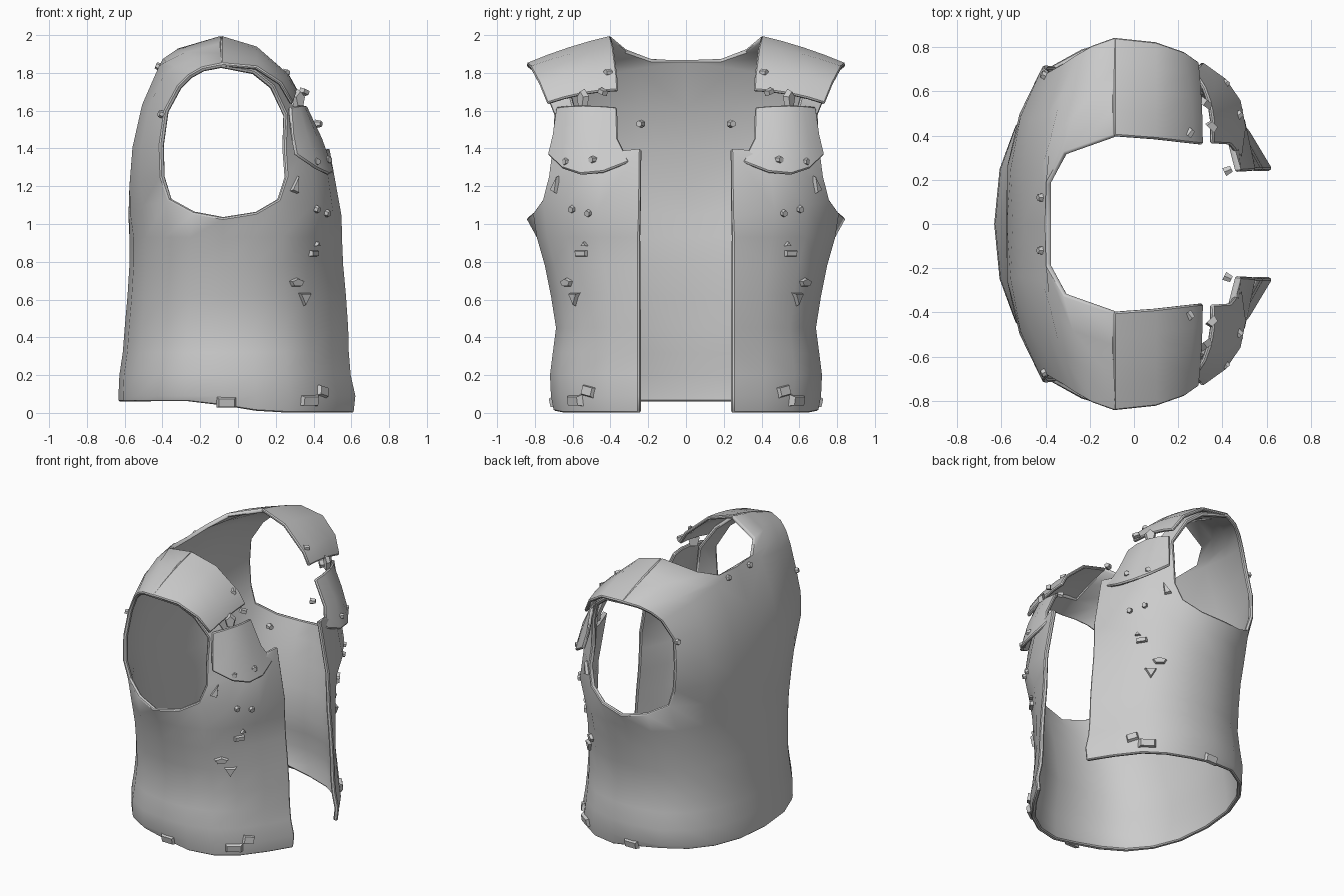
import bpy, bmesh, math
from mathutils import Vector, Matrix
from mathutils.bvhtree import BVHTree

if "Cube" in bpy.data.objects:
    bpy.data.objects.remove(bpy.data.objects["Cube"])

CORE = Vector((-0.05, 0.1, 1.0))


def finish(bm, name, thick=0.0, angle=40):
    """Orient outward, mirror to the other side, give thickness, shade."""
    bmesh.ops.remove_doubles(bm, verts=bm.verts, dist=1e-4)
    bmesh.ops.recalc_face_normals(bm, faces=bm.faces)
    bm.normal_update()
    if thick and sum(f.normal.dot(f.calc_center_median() - CORE) * f.calc_area() for f in bm.faces) < 0:
        bmesh.ops.reverse_faces(bm, faces=bm.faces)
    me = bpy.data.meshes.new(name)
    bm.to_mesh(me)
    bm.free()
    ob = bpy.data.objects.new(name, me)
    bpy.context.collection.objects.link(ob)
    mir = ob.modifiers.new("mirror", 'MIRROR')
    mir.use_axis = (False, True, False)
    mir.merge_threshold = 0.002
    if thick:
        sol = ob.modifiers.new("thickness", 'SOLIDIFY')
        sol.thickness = thick
        sol.offset = -1
        bev = ob.modifiers.new("soft_rim", 'BEVEL')
        bev.width = 0.007
        bev.limit_method = 'ANGLE'
        bev.angle_limit = math.radians(60)
    bpy.ops.object.select_all(action='DESELECT')
    ob.select_set(True)
    bpy.context.view_layer.objects.active = ob
    bpy.ops.object.convert(target='MESH')
    bpy.ops.object.shade_smooth_by_angle(angle=math.radians(angle))
    return ob


def arc(row, n):
    """Curved row from inner edge to outer edge, bulged by an offset."""
    a, b, o = (Vector(p) for p in row)
    return [a.lerp(b, i / n) + o * 2 * (i / n) * (1 - i / n) for i in range(n + 1)]


def skin(bm, rows, skip=lambda r, c: False):
    vs = [[bm.verts.new(p) for p in r] for r in rows]
    for k, (r, s) in enumerate(zip(vs, vs[1:])):
        for i in range(len(r) - 1):
            if not skip(k, i):
                bm.faces.new((r[i], r[i + 1], s[i + 1], s[i]))
    bmesh.ops.delete(bm, geom=[v for v in bm.verts if not v.link_faces], context='VERTS')


# Vest body: strip running up the back, over the shoulder and down the chest
# each row: neck/opening edge, armhole edge, bulge
strip = [
    ((-.58, 0, 1.04), (-.37, .72, 1.13), (-.14, .06, 0)),
    ((-.575, 0, 1.2), (-.41, .72, 1.25), (-.12, .04, 0)),
    ((-.55, 0, 1.4), (-.415, .71, 1.42), (-.12, .03, 0)),
    ((-.5, 0, 1.62), (-.39, .69, 1.6), (-.10, .02, .04)),
    ((-.4, 0, 1.87), (-.32, .73, 1.73), (-.10, .02, .03)),
    ((-.4, .18, 1.875), (-.26, .77, 1.79), (-.06, 0, .03)),
    ((-.32, .32, 1.93), (-.19, .81, 1.83), (0, 0, .03)),
    ((-.09, .40, 1.998), (-.09, .845, 1.85), (0, 0, .02)),
    ((.10, .39, 1.92), (.09, .80, 1.815), (0, 0, .02)),
    ((.25, .37, 1.75), (.19, .76, 1.735), (.02, 0, .02)),
    ((.36, .37, 1.6), (.26, .70, 1.58), (.05, 0, .02)),
    ((.45, .36, 1.39), (.25, .71, 1.4), (.09, .05, 0)),
    ((.485, .24, 1.40), (.26, .73, 1.25), (.12, .08, 0)),
    ((.55, .245, 1.04), (.22, .76, 1.13), (.14, .12, 0)),
]
rows = [arc(r, 3) for r in strip]

# Lower body rings: height, back x, side y, front x
CX = -0.08
front = [(.25, 1), (.5, .93), (.69, .80), (.86, .58), (1, .35)]


def ring(z, back, side, fx):
    pts = []
    for i in range(6):
        a = math.radians(18 * i)
        pts.append((CX + (back - CX) * math.cos(a) ** .9, side * math.sin(a) ** .9))
    pts[0] = (back, 0)
    pts += [(CX + (fx - CX) * u, side * v) for u, v in front]
    pts[-1] = (fx, .25)
    return [Vector((x, y, z if z else min(.06, max(0, .025 - .16 * x)))) for x, y in pts]


levels = [(0, -.633, .70, .615), (.09, -.633, .715, .625), (.2, -.628, .72, .60), (.32, -.61, .705, .59),
          (.45, -.60, .688, .587), (.62, -.585, .715, .575), (.78, -.575, .747, .56), (.93, -.575, .79, .553)]
lower = [ring(*l) for l in levels]
underarm = [Vector(p) for p in ((-.24, .79, 1.06), (-.08, .845, 1.03), (.10, .81, 1.06))]
lower.append(rows[0] + underarm + rows[-1][::-1])

bm = bmesh.new()
skin(bm, rows, lambda r, c: 7 <= r <= 10 and c < 2)   # open under the flap
skin(bm, lower)
bmesh.ops.remove_doubles(bm, verts=bm.verts, dist=1e-4)
bmesh.ops.recalc_face_normals(bm, faces=bm.faces)
tree = BVHTree.FromBMesh(bm)
finish(bm, "vest_body", .028)

# Overlapping shoulder flap and chest panel
plates = {
    "shoulder_flap": [
        ((-.09, .40, 1.998), (-.09, .845, 1.852), (0, 0, .022)),
        ((.10, .385, 1.94), (.10, .825, 1.835), (0, 0, .03)),
        ((.27, .365, 1.79), (.23, .78, 1.75), (.02, 0, .03)),
        ((.315, .36, 1.71), (.295, .735, 1.64), (.01, 0, .03))],
    "chest_panel": [
        ((.36, .365, 1.62), (.28, .69, 1.62), (.06, .03, .02)),
        ((.44, .36, 1.45), (.29, .71, 1.47), (.11, .07, 0)),
        ((.49, .30, 1.33), (.31, .735, 1.37), (.17, .08, -.17))],
}
for name, prof in plates.items():
    bm = bmesh.new()
    skin(bm, [arc(r, 4) for r in prof])
    finish(bm, name, .022)


def stud(name, loc, size, sides=6, turn=0, snap=True, taper=.75):
    """Small faceted piece seated on the vest surface."""
    p, nrm = Vector(loc), (Vector(loc) - Vector((CX, 0, loc[2]))).normalized()
    if snap:
        q, n, _, _ = tree.find_nearest(p)
        p, nrm = q, n if n.dot(nrm) > 0 else -n
    w, h, d = size
    side = Vector((0, 0, 1)).cross(nrm).normalized()
    up = nrm.cross(side)
    basis = Matrix((side, up, nrm)).transposed().to_4x4()
    bm = bmesh.new()
    bmesh.ops.create_cone(bm, cap_ends=True, segments=sides, radius1=1, radius2=taper, depth=1)
    k = math.sqrt(2) if sides == 4 else 1
    fix = Matrix.Rotation(math.pi / 4 if sides == 4 else 0, 4, 'Z')
    bm.transform(Matrix.Translation(p + nrm * d * .15) @ basis @ Matrix.Rotation(math.radians(turn), 4, 'Z')
                 @ Matrix.Diagonal((w / 2 * k, h / 2 * k, d, 1)) @ fix)
    finish(bm, name, 0, 30)


# Rivets
rivets = [(-.40, .67, 1.58), (-.41, .12, 1.83), (.41, .60, 1.08), (.46, .51, 1.06)]
for p in rivets:
    stud("rivet", p, (.045, .045, .03))
for p in [(.25, .41, 1.80), (.41, .63, 1.33), (.47, .49, 1.34), (.42, .24, 1.53)]:
    stud("panel_rivet", p, (.045, .045, .035), snap=False)

# Straps under the flap, torn tabs and hem patches
stud("flap_strap", (.32, .545, 1.66), (.08, .11, .03), 5, snap=False)
stud("flap_buckle", (.35, .44, 1.70), (.05, .03, .03), 4, 20, snap=False)
stud("side_tab", (.31, .70, 1.2), (.06, .14, .03), 3, 20)
stud("upper_tab", (.47, .57, .885), (.05, .035, .03), 3)
stud("small_bar", (.44, .58, .84), (.08, .035, .03), 4)
stud("lens_tab", (.31, .63, .69), (.11, .055, .03), 5)
stud("torn_tab", (.36, .60, .61), (.10, .10, .03), 3, 180)
stud("hem_patch", (.45, .52, .115), (.085, .06, .03), 4, 12)
stud("hem_pocket", (.36, .56, .07), (.12, .06, .03), 4)
stud("side_hem_patch", (-.06, .71, .055), (.11, .06, .025), 4, 0)
